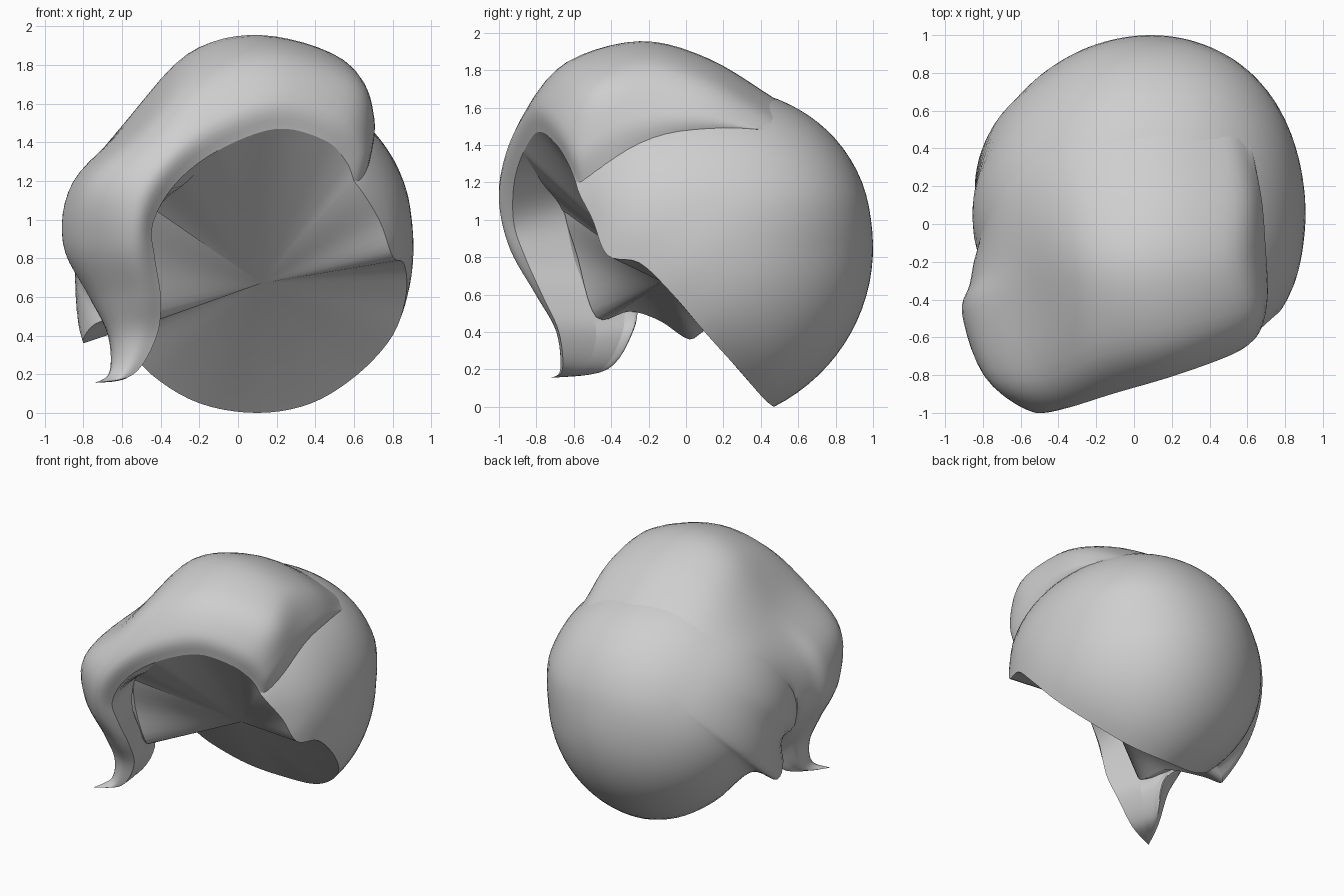
import bpy, bmesh
from mathutils import Vector as V

if "Cube" in bpy.data.objects:
    bpy.data.objects.remove(bpy.data.objects["Cube"])

grey = bpy.data.materials.new("hair_grey")
grey.diffuse_color = (0.62, 0.62, 0.62, 1)
grey.use_nodes = True
grey.node_tree.nodes["Principled BSDF"].inputs["Base Color"].default_value = grey.diffuse_color


def spline(pts, steps, closed=False):
    """Smooth curve through the given points."""
    n = len(pts)
    pick = (lambda i: pts[i % n]) if closed else (lambda i: pts[max(0, min(n - 1, i))])
    out = []
    for i in range(n if closed else n - 1):
        a, b, c, d = (pick(i + k) for k in (-1, 0, 1, 2))
        for s in range(steps):
            t = s / steps
            out.append(0.5 * (2 * b + (c - a) * t + (2 * a - 5 * b + 4 * c - d) * t * t
                              + (3 * b - 3 * c + d - a) * t ** 3))
    if not closed:
        out.append(pts[-1].copy())
    return out


def build(name, rows, outward, wrap=False):
    """Skin rows of points; outward(center) gives the side normals should face."""
    bm = bmesh.new()
    grid = [[bm.verts.new(p) for p in row] for row in rows]
    m = len(grid[0])
    for r0, r1 in zip(grid, grid[1:]):
        for j in range(m if wrap else m - 1):
            k = (j + 1) % m
            bm.faces.new((r0[j], r0[k], r1[k], r1[j]))
    bmesh.ops.remove_doubles(bm, verts=bm.verts, dist=0.0005)
    bm.normal_update()
    side = sum(f.normal.dot(outward(f.calc_center_median())) * f.calc_area() for f in bm.faces)
    if side < 0:
        bmesh.ops.reverse_faces(bm, faces=bm.faces)
    me = bpy.data.meshes.new(name)
    bm.to_mesh(me)
    bm.free()
    me.materials.append(grey)
    ob = bpy.data.objects.new(name, me)
    bpy.context.collection.objects.link(ob)
    bpy.ops.object.select_all(action='DESELECT')
    ob.select_set(True)
    bpy.context.view_layer.objects.active = ob
    bpy.ops.object.shade_smooth_by_angle(angle=0.7)
    return ob


def rail(*pts):
    return [V(p) for p in pts]


hub = V((0.12, -0.13, 0.67))      # where the underside meets
mid = V((0.03, 0.05, 0.85))       # middle of the rounded back


def radii(q):
    return (0.88 if q.x > 0 else 0.90, 0.95, 0.87 if q.z > 0 else 0.94)


def lean(y, z):
    """Sideways lean of the back and the nape."""
    return 0.06 * max(y, 0) ** 2 + 0.05 * max(-z, 0) ** 2


def fullness(u):
    """Slightly boxy growth of the upper right part."""
    d = u.normalized()
    p = 2 + 0.22 * max(0, min(1, d.z / 0.3)) * max(0, min(1, (d.x + 0.6) / 0.6))
    return 1 / sum(abs(a) ** p for a in d) ** (1 / p)


def to_unit(p):
    q = p - mid
    r = radii(q)
    q.x -= lean(q.y / r[1], q.z / r[2])
    u = V(a / b for a, b in zip(q, radii(q)))
    return u / fullness(u)


def from_unit(u):
    w = u * fullness(u)
    q = V(a * r for a, r in zip(w, radii(w)))
    q.x += lean(w.y, w.z)
    return mid + q


def on_back(p, k=1.0):
    """Drop a point onto the rounded back; k below 1 sinks it."""
    return from_unit(to_unit(p).normalized() * k)


# Rim of the rounded back: right side, nape, left side with small tip, hidden front
rim = rail((.60, -.59, 1.20), (.73, -.50, 1.0), (.80, -.42, .81), (.86, -.25, .77),
           (.87, -.08, .61), (.80, .10, .40), (.62, .28, .20), (.38, .41, .05),
           (.10, .47, 0), (-.20, .41, .05), (-.45, .29, .20), (-.65, .13, .42),
           (-.80, .02, .36), (-.74, -.14, .46), (-.54, -.30, .51), (-.45, -.48, .48),
           (-.48, -.58, .80), (-.42, -.65, 1.09),
           (-.25, -.55, 1.35), (.15, -.50, 1.50), (.42, -.56, 1.38))
STEP = 5
rim_curve = spline(rim, STEP, closed=True)

# Rounded back of the hair, spread from a pole at the upper back to the rim
pole = V((0, 0.75, 0.65)).normalized()
RINGS = 24
rows = []
for i in range(RINGS + 1):
    t = i / RINGS
    row = []
    for p in rim_curve:
        u = to_unit(p)
        size = 1 + (u.length - 1) * t ** 5
        row.append(from_unit(pole.slerp(u.normalized(), t) * size))
    rows.append(row)
build("back_hair", rows, lambda c: c - mid, wrap=True)

# Guide rails of the front sweep, from the right crease over the top to the left lock tip
tip = (-.74, -.72, .155)
edge = rail((.60, -.59, 1.20), (.56, -.63, 1.30), (.45, -.70, 1.41), (.20, -.79, 1.47),
            (-.10, -.87, 1.36), (-.32, -.92, 1.19), (-.44, -.92, .98), (-.43, -.86, .80),
            (-.40, -.77, .60), (-.42, -.68, .40), (-.54, -.66, .20), tip)
lip = rail((.64, -.53, 1.20), (.66, -.58, 1.36), (.55, -.67, 1.53), (.22, -.79, 1.63),
           (-.12, -.89, 1.52), (-.36, -.97, 1.33), (-.52, -1.0, 1.11), (-.56, -.94, .85),
           (-.52, -.80, .60), (-.52, -.69, .40), (-.60, -.67, .20), tip)
crest = rail((.68, -.38, 1.29), (.705, -.40, 1.50), (.61, -.50, 1.72), (.20, -.61, 1.85),
             (-.18, -.70, 1.75), (-.48, -.82, 1.45), (-.75, -.83, 1.19), (-.80, -.75, .87),
             (-.70, -.66, .58), (-.64, -.61, .38), (-.66, -.61, .21), tip)
crown = rail((.67, -.12, 1.41), (.69, -.12, 1.57), (.54, -.20, 1.83), (.12, -.24, 1.955),
             (-.25, -.28, 1.86), (-.55, -.40, 1.50), (-.85, -.45, 1.20), (-.905, -.48, .88),
             (-.77, -.46, .60), (-.67, -.44, .40), (-.66, -.52, .20), tip)
back = rail((.57, .36, 1.43), (.57, .38, 1.45), (.44, .43, 1.52), (.10, .45, 1.62),
            (-.32, .38, 1.54), (-.62, .16, 1.34), (-.80, -.10, 1.10), (-.82, -.20, .83),
            (-.70, -.25, .60), (-.52, -.28, .41), (-.57, -.42, .20), tip)
# Inner edge of the hanging lock, leaving the arch on its left half
inner = [edge[4].copy()] + rail(
    (-.26, -.77, 1.20), (-.43, -.66, 1.05), (-.49, -.60, .80), (-.47, -.52, .57),
    (-.47, -.48, .38), (-.56, -.55, .19), tip)

# The rear of the sweep melts into the rounded back, with a full shoulder before it
swell = (0, .03, .055, .06, .05, .02, 0, 0, 0, 0, 0, 0)
back = [on_back(b) if i < 7 else b for i, b in enumerate(back)]
shoulder = [c.lerp(b, 0.5) + (c.lerp(b, 0.5) - mid).normalized() * s
            for c, b, s in zip(crown, back, swell)]
tail = [on_back(b + (b - c) * 0.25, 0.97) if i < 7 else b.lerp(inner[i - 4], 0.3)
        for i, (b, c) in enumerate(zip(back, crown))]

rails = [spline(r, 6) for r in (edge, lip, crest, crown, shoulder, back, tail)]
core = V((0, -0.2, 0.9))
build("front_sweep", [spline(list(s), 5) for s in zip(*rails)], lambda c: c - core)

# Inner side of the lock: edge to inner edge, then on to the rear where it hangs free
START, FREE = 4 * 6, 2 * 6
inner_curve = spline(inner, 6)
build("lock_inside", list(zip(rails[0][START:], inner_curve)), lambda c: V((1, 0.3, 0)))
build("lock_rear", list(zip(inner_curve[FREE:], rails[-1][START + FREE:])),
      lambda c: V((1, 0.3, 0)))

# Underside: fan from the rim, the inner edge and the front arch to the hub
loop = (rim_curve[:17 * STEP + 1] + inner_curve[:FREE + 1][::-1]
        + rails[0][:START][::-1])
build("underside", [loop, [hub] * len(loop)], lambda c: V((0, -0.6, -0.8)), wrap=True)
